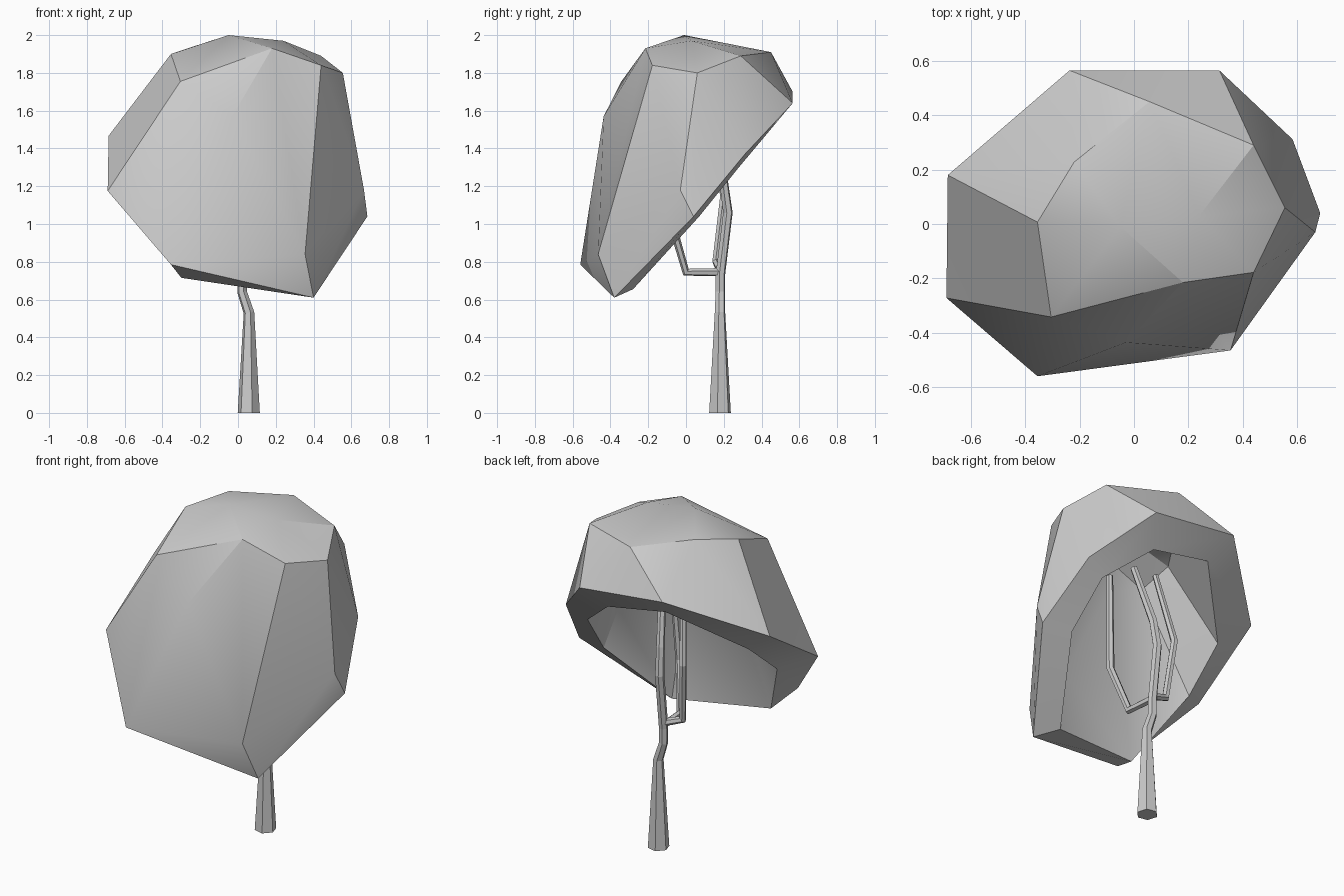
import bpy, bmesh
from mathutils import Vector

if "Cube" in bpy.data.objects:
    bpy.data.objects.remove(bpy.data.objects["Cube"])

# Canopy corner points: lower case = open rim, upper case = crown
OUT = {
    'a': (.40, -.38, .61), 'b': (-.355, -.56, .785), 'c': (-.69, -.272, 1.175),
    'd': (-.685, .18, 1.467), 'e': (-.237, .565, 1.70), 'f': (.314, .565, 1.64),
    'g': (.583, .312, 1.37), 'h': (.685, .04, 1.04),
    'A': (-.305, -.342, 1.755), 'B': (.18, -.215, 1.93), 'C': (.44, -.178, 1.84),
    'D': (.555, .06, 1.80), 'E': (.44, .29, 1.89), 'F': (.057, .45, 1.91),
    'G': (-.22, .228, 1.945), 'H': (-.355, .007, 1.90), 'Q': (-.03, -.436, 1.57),
    'J': (.355, -.465, .84), 'K': (.667, -.03, 1.18),
    'S': (-.05, -.01, 2.0), 'T': (.24, .03, 1.97),
}
# Inner edge of the thick rim, and two inner corners of the hollow
INNER = {
    'a': (.29, -.28, .655), 'b': (-.30, -.38, .715), 'c': (-.51, -.14, 1.10),
    'd': (-.50, .116, 1.315), 'e': (-.165, .43, 1.57), 'f': (.22, .43, 1.50),
    'g': (.46, .28, 1.30), 'h': (.50, .07, 1.04),
    'A': (-.19, -.16, 1.66), 'Q': (0, -.21, 1.60),
}
FACES = ("ABS HAS GHS FGS BTS BCT CDT DET EFT FST "
         "AQB QJB BJC Acb AbQ QbJ baJ CJK CKD JaK ahK DKh Dhg DgE Egf "
         "EfF feF FeG Ged GdH HdA Adc").split()
RIM = "abcdefgh"
CREASES = "AB BC CD DE EF FG GH HA DK Fe CJ".split()


def canopy():
    bm = bmesh.new()
    centre = Vector((.03, .04, 1.42))
    outer = {k: bm.verts.new(p) for k, p in OUT.items()}
    inner = {}
    for k, p in OUT.items():
        q = Vector(INNER[k]) if k in INNER else centre + (Vector(p) - centre) * .67
        inner[k] = bm.verts.new(q)
    for f in FACES:
        bm.faces.new([outer[k] for k in f])
        bm.faces.new([inner[k] for k in reversed(f)])
    for i, k in enumerate(RIM):
        n = RIM[(i + 1) % len(RIM)]
        bm.faces.new([outer[k], outer[n], inner[n], inner[k]])
    bmesh.ops.recalc_face_normals(bm, faces=bm.faces)
    # Smooth shading with sharp creases
    for f in bm.faces:
        f.smooth = True
    for e in bm.edges:
        e.smooth = e.calc_face_angle(0) < .45
    for p, q in CREASES:
        bm.edges.get((outer[p], outer[q])).smooth = False
    me = bpy.data.meshes.new("canopy")
    bm.to_mesh(me)
    bm.free()
    bpy.context.collection.objects.link(bpy.data.objects.new("canopy", me))


def limb(name, pts):
    """Six-sided tapered tube through (x, y, z, radius) points."""
    cu = bpy.data.curves.new(name, 'CURVE')
    cu.dimensions = '3D'
    cu.bevel_depth = 1.0
    cu.bevel_resolution = 1
    cu.use_fill_caps = True
    sp = cu.splines.new('POLY')
    sp.points.add(len(pts) - 1)
    for p, (x, y, z, r) in zip(sp.points, pts):
        p.co = (x, y, z, 1)
        p.radius = r
        p.tilt = .3
    ob = bpy.data.objects.new(name, cu)
    bpy.context.collection.objects.link(ob)
    bpy.ops.object.select_all(action='DESELECT')
    ob.select_set(True)
    bpy.context.view_layer.objects.active = ob
    bpy.ops.object.convert(target='MESH')
    ob = bpy.context.object
    # Weld caps, fix normals, flat faces
    bm = bmesh.new()
    bm.from_mesh(ob.data)
    bmesh.ops.remove_doubles(bm, verts=bm.verts, dist=1e-5)
    bmesh.ops.recalc_face_normals(bm, faces=bm.faces)
    for f in bm.faces:
        f.smooth = False
    bm.to_mesh(ob.data)
    bm.free()


# Crown of leaves
canopy()
# Trunk running up into the main branch
limb("trunk", [(.057, .18, 0, .06), (.058, .18, .53, .029), (.022, .182, .64, .026),
               (.022, .182, .73, .026), (.02, .222, 1.06, .026), (.03, .20, 1.22, .024),
               (.085, .10, 1.58, .02)])
# Side branches
limb("front_branch", [(.02, .18, .745, .022), (.035, .0, .745, .023),
                      (.10, -.08, 1.02, .022), (.13, -.05, 1.58, .018)])
limb("left_branch", [(.02, .18, .76, .022), (-.09, .16, .80, .022),
                     (-.12, .20, 1.15, .021), (-.06, .11, 1.58, .017)])
